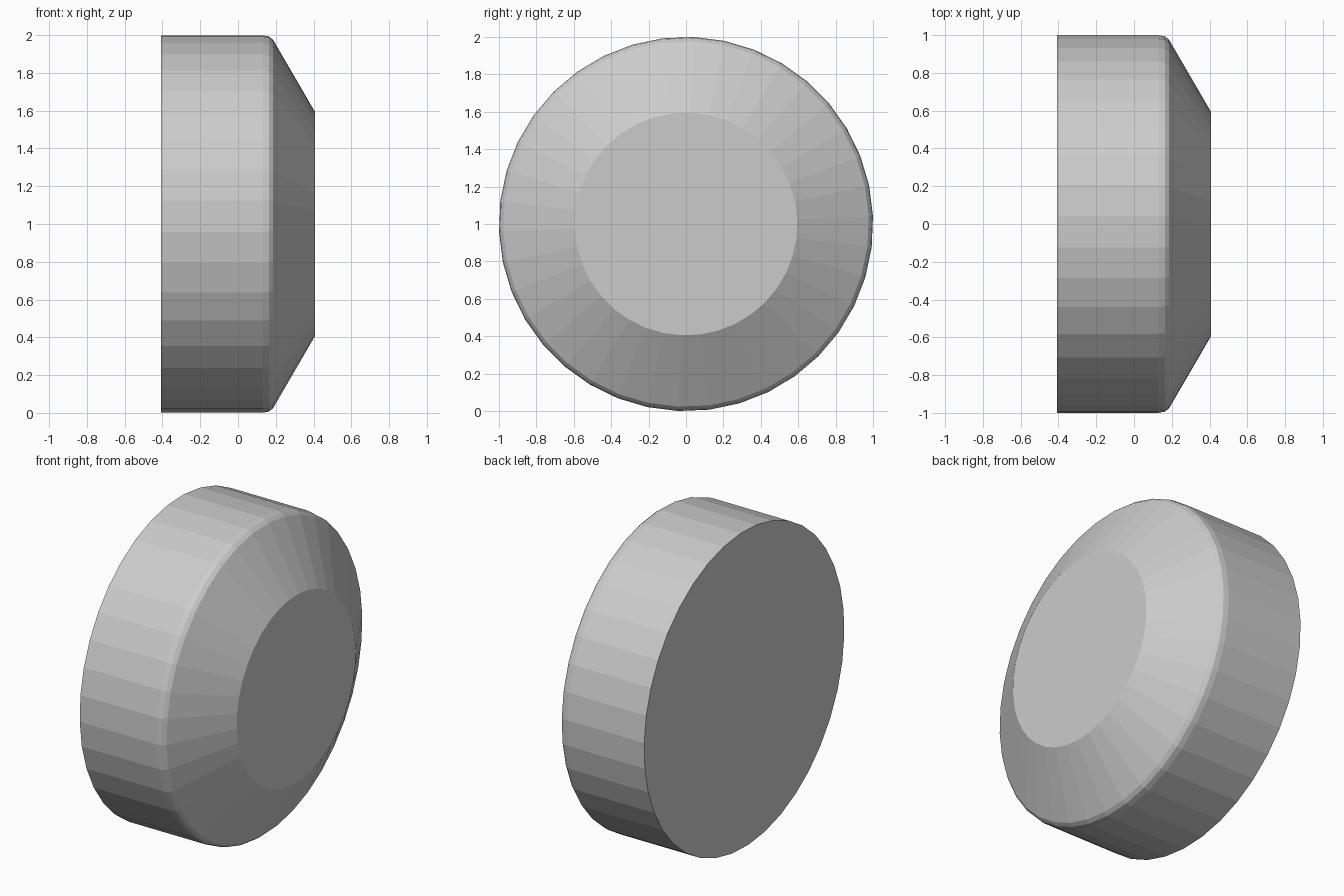
import bpy, bmesh, math

if "Cube" in bpy.data.objects:
    bpy.data.objects.remove(bpy.data.objects["Cube"])

SIDES = 38
START = math.radians(135)
# profile of the disc: (x, radius) from flat back to chamfered front
PROFILE = [(-0.407, 1.0), (0.13, 1.0), (0.163, 0.994), (0.185, 0.977), (0.407, 0.595)]

bm = bmesh.new()
rings = []
for x, r in PROFILE:
    ring = []
    for i in range(SIDES):
        a = START + 2 * math.pi * i / SIDES
        ring.append(bm.verts.new((x, r * math.cos(a), 1 + r * math.sin(a))))
    rings.append(ring)

# side bands
for lo, hi in zip(rings, rings[1:]):
    for i in range(SIDES):
        j = (i + 1) % SIDES
        bm.faces.new((lo[i], lo[j], hi[j], hi[i]))

# flat back and front caps
bm.faces.new(rings[0])
bm.faces.new(rings[-1])
bmesh.ops.recalc_face_normals(bm, faces=bm.faces[:])

mesh = bpy.data.meshes.new("chamfered_disc")
bm.to_mesh(mesh)
bm.free()
bpy.context.collection.objects.link(bpy.data.objects.new("chamfered_disc", mesh))
